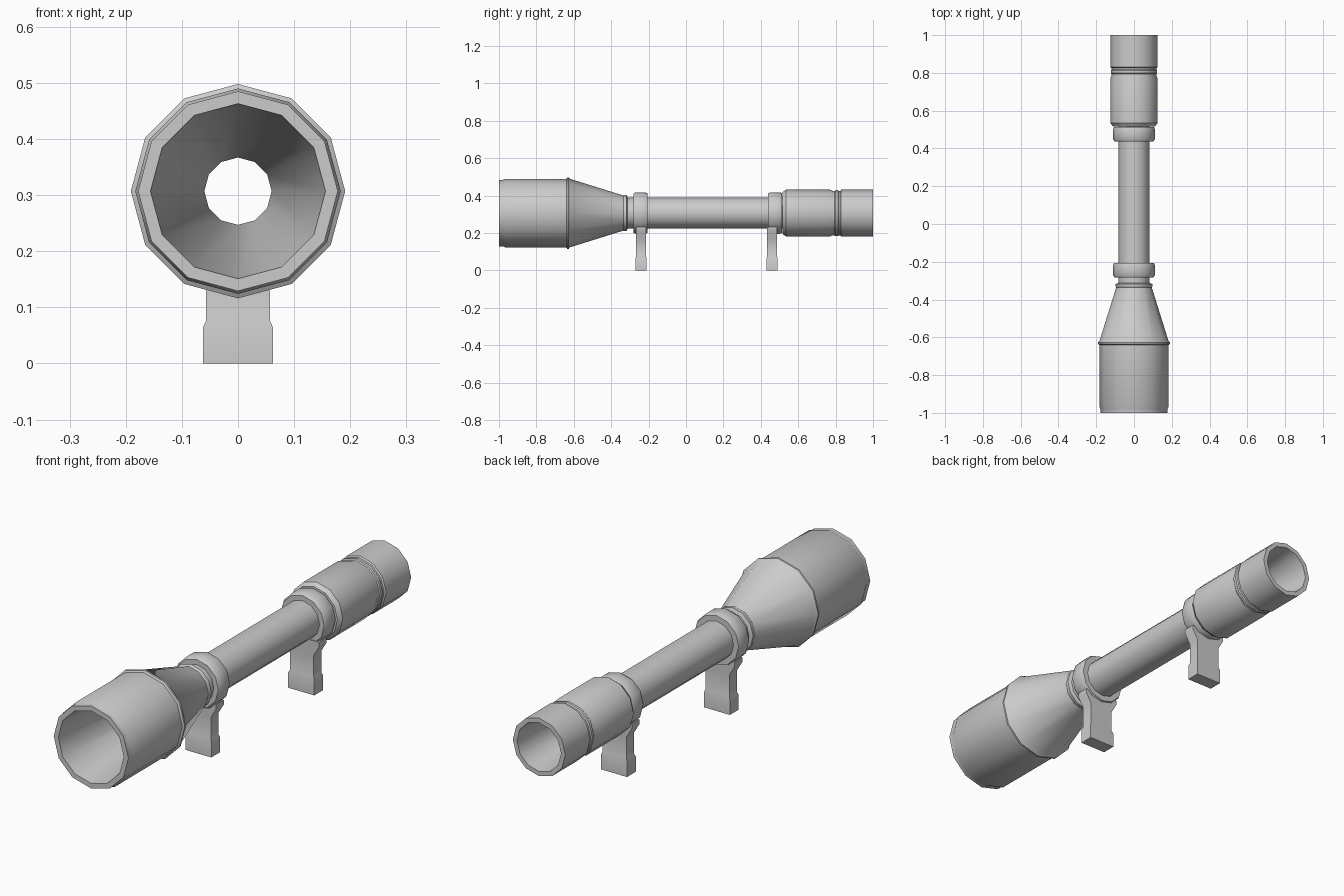
import bpy, bmesh, math

if "Cube" in bpy.data.objects:
    bpy.data.objects.remove(bpy.data.objects["Cube"])

AXIS_Z = 0.307
SIDES = 12


def finish(bm, name):
    bmesh.ops.recalc_face_normals(bm, faces=bm.faces[:])
    me = bpy.data.meshes.new(name)
    bm.to_mesh(me)
    bm.free()
    ob = bpy.data.objects.new(name, me)
    bpy.context.collection.objects.link(ob)
    bpy.ops.object.select_all(action='DESELECT')
    ob.select_set(True)
    bpy.context.view_layer.objects.active = ob
    bpy.ops.object.shade_smooth_by_angle(angle=math.radians(32))
    return ob


def lathe(name, profile):
    """Spin a closed (y, radius) loop around the barrel axis."""
    bm = bmesh.new()
    rings = []
    for i in range(SIDES):
        a = 2 * math.pi * i / SIDES
        rings.append([bm.verts.new((r * math.sin(a), y, AXIS_Z + r * math.cos(a)))
                      for y, r in profile])
    n = len(profile)
    for i in range(SIDES):
        p, q = rings[i], rings[(i + 1) % SIDES]
        for j in range(n):
            k = (j + 1) % n
            bm.faces.new((p[j], p[k], q[k], q[j]))
    return finish(bm, name)


def leg(name, y0, y1):
    """Mount foot: symmetric stack of rectangles (half width, z, y inset)."""
    levels = [(.062, 0, 0), (.062, .065, 0), (.057, .076, .004),
              (.057, .17, .004), (.082, .212, .004), (.082, .232, .004)]
    bm = bmesh.new()
    loops = [[bm.verts.new(c) for c in ((-w, y0 + d, z), (w, y0 + d, z),
                                        (w, y1 - d, z), (-w, y1 - d, z))]
             for w, z, d in levels]
    for a, b in zip(loops, loops[1:]):
        for i in range(4):
            k = (i + 1) % 4
            bm.faces.new((a[i], a[k], b[k], b[i]))
    bm.faces.new(loops[0])
    bm.faces.new(loops[-1])
    return finish(bm, name)


# Hollow scope body: outer profile front to back, then the bore back to front
outer = [(-1, .178), (-.978, .178), (-.968, .183), (-.64, .183), (-.635, .191),
         (-.627, .191), (-.62, .183), (-.335, .094), (-.33, .097), (-.318, .097),
         (-.312, .082), (.515, .082), (.517, .112), (.535, .125), (.77, .125),
         (.785, .119), (.795, .119), (.8, .123), (.812, .123), (.817, .119),
         (.825, .119), (.83, .125), (1, .125)]
bore = [(1, .105), (.55, .06), (-.3, .06), (-1, .156)]
lathe("scope_body", outer + bore)

# Mounting rings with their feet
for label, y0, y1, f0, f1 in (("front", -.282, -.207, -.27, -.21),
                              ("rear", .438, .513, .43, .49)):
    lathe(label + "_ring", [(y0, .078), (y0, .104), (y0 + .012, .111),
                            (y1 - .012, .111), (y1, .106), (y1, .078)])
    leg(label + "_mount_leg", f0, f1)
